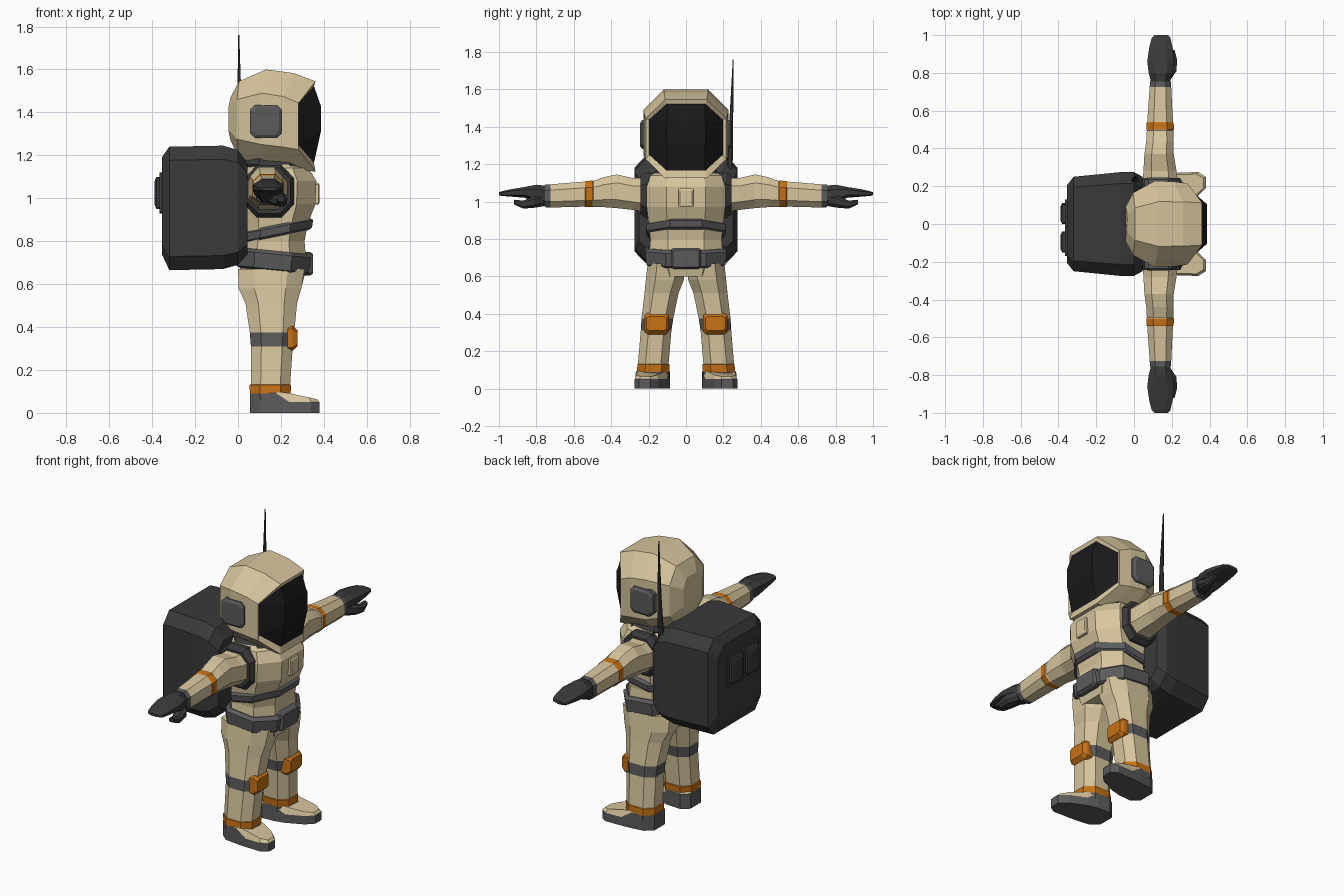
import bpy, bmesh, math
from mathutils import Vector


def material(name, rgb):
    m = bpy.data.materials.new(name)
    m.diffuse_color = (*rgb, 1)
    return m


MATS = [material("suit_tan", (0.68, 0.56, 0.34)),
        material("trim_grey", (0.105, 0.105, 0.105)),
        material("pack_dark_grey", (0.042, 0.042, 0.042)),
        material("visor_black", (0.010, 0.010, 0.010)),
        material("accent_orange", (0.58, 0.17, 0.008))]
TAN, GREY, DARK, BLACK, ORANGE = range(5)


def octagon(axis, t, u0, u1, v0, v1, c=0.5, slope=0.0, bend=0.0):
    """Chamfered rectangle across an axis; slope tilts it along u, bend shifts its v ends."""
    pts = []
    for a, b in ((1, -c), (1, c), (c, 1), (-c, 1), (-1, c), (-1, -c), (-c, -1), (c, -1)):
        u = (u0 + u1) / 2 + a * (u1 - u0) / 2
        v = (v0 + v1) / 2 + b * (v1 - v0) / 2
        w = t + slope * (u - (u0 + u1) / 2) + (bend if abs(b) == 1 and abs(a) < 1 else 0)
        pts.append({'x': (w, u, v), 'y': (u, w, v), 'z': (u, v, w)}[axis])
    return pts


def loft(name, rings, mats, mirror=False):
    """Skin a list of rings; mats is one index or one index per segment."""
    if isinstance(mats, int):
        mats = [mats] * (len(rings) - 1)
    bm = bmesh.new()
    rows = [[bm.verts.new(p) for p in r] for r in rings]
    n = len(rows[0])
    for i, m in enumerate(mats):
        for j in range(n):
            k = (j + 1) % n
            f = bm.faces.new((rows[i][j], rows[i][k], rows[i + 1][k], rows[i + 1][j]))
            f.material_index = m
    bm.faces.new(rows[0][::-1]).material_index = mats[0]
    bm.faces.new(rows[-1]).material_index = mats[-1]
    bmesh.ops.recalc_face_normals(bm, faces=bm.faces)
    me = bpy.data.meshes.new(name)
    bm.to_mesh(me)
    bm.free()
    for m in MATS:
        me.materials.append(m)
    ob = bpy.data.objects.new(name, me)
    bpy.context.collection.objects.link(ob)
    if mirror:
        mod = ob.modifiers.new("mirror", 'MIRROR')
        mod.use_axis = (False, True, False)
    return ob


def stack(name, axis, rows, mats, mirror=False, **kw):
    return loft(name, [octagon(axis, *r, **kw) for r in rows], mats, mirror)


# Torso
stack("torso", 'z', [(z, a, b, -h, h) for z, a, b, h in (
    (0.60, 0.01, 0.30, 0.17), (0.68, 0.01, 0.32, 0.20), (0.80, 0.02, 0.31, 0.19),
    (0.88, 0.02, 0.325, 0.20), (0.97, 0.01, 0.36, 0.21), (1.08, 0.01, 0.365, 0.21),
    (1.14, 0.03, 0.33, 0.19), (1.17, 0.06, 0.27, 0.14))], TAN)
stack("chest_plate", 'x', [(0.34, -0.04, 0.04, 0.97, 1.07), (0.375, -0.04, 0.04, 0.97, 1.07),
                           (0.38, -0.033, 0.033, 0.98, 1.06)], TAN, c=0.9)

# Chest band rising to the front, waist belt dipping to the front
stack("chest_band", 'z', [(0.82, 0.01, 0.33, -0.2, 0.2), (0.83, 0.0, 0.345, -0.21, 0.21),
                          (0.865, 0.0, 0.35, -0.215, 0.215), (0.875, 0.01, 0.335, -0.2, 0.2)],
      GREY, c=0.4, slope=0.2)
stack("waist_belt", 'z', [(0.66, 0.01, 0.32, -0.195, 0.195), (0.67, -0.01, 0.33, -0.212, 0.212),
                          (0.74, -0.01, 0.34, -0.218, 0.218), (0.755, 0.01, 0.32, -0.2, 0.2)],
      GREY, slope=-0.1)
stack("belt_buckle", 'x', [(0.30, -0.08, 0.08, 0.64, 0.75), (0.335, -0.08, 0.08, 0.64, 0.75),
                           (0.35, -0.07, 0.07, 0.65, 0.74)], GREY, c=0.85)

# Collar
stack("collar", 'z', [(1.12, 0.03, 0.31, -0.15, 0.15), (1.15, 0.02, 0.33, -0.17, 0.17),
                      (1.19, 0.04, 0.29, -0.14, 0.14)], DARK, slope=-0.08)

# Helmet shell, rim and bulging visor
helmet = [octagon('x', x, -h, h, a, b, 0.52, 0, bend) for x, h, a, b, bend in (
    (-0.045, 0.09, 1.27, 1.47, 0.01), (-0.005, 0.165, 1.19, 1.545, 0.01),
    (0.11, 0.228, 1.14, 1.60, 0.02), (0.21, 0.225, 1.13, 1.583, 0.05),
    (0.283, 0.215, 1.125, 1.545, 0.078), (0.279, 0.198, 1.165, 1.522, 0.075))]
helmet.append(octagon('x', 0.386, -0.105, 0.105, 1.31, 1.43, 0.95))
loft("helmet", helmet, [TAN] * 5 + [BLACK])
stack("ear_pad", 'y', [(0.20, 0.055, 0.205, 1.28, 1.435), (0.235, 0.055, 0.205, 1.28, 1.435),
                       (0.245, 0.07, 0.19, 1.295, 1.42)], GREY, True, c=0.7)

# Antenna
stack("antenna", 'z', [(1.10, -0.015, 0.015, 0.215, 0.245), (1.22, -0.013, 0.017, 0.222, 0.25),
                       (1.40, -0.004, 0.018, 0.23, 0.252), (1.76, 0.001, 0.006, 0.25, 0.255)], DARK)

# Backpack with two framed rear panels
stack("backpack", 'x', [(x, -h, h, a, b) for x, h, a, b in (
    (-0.355, 0.205, 0.74, 1.19), (-0.32, 0.25, 0.665, 1.24), (-0.07, 0.275, 0.67, 1.245),
    (0.0, 0.275, 0.69, 1.225), (0.045, 0.25, 0.74, 1.16))], DARK, c=0.78)
stack("panel_frame", 'x', [(-0.35, -0.17, 0.13, 0.93, 1.12), (-0.365, -0.17, 0.13, 0.93, 1.12)],
      DARK, c=0.95)
for name, y in (("left_panel", 0.055), ("right_panel", -0.095)):
    stack(name, 'x', [(-0.36, y - 0.055, y + 0.055, 0.95, 1.10),
                      (-0.38, y - 0.055, y + 0.055, 0.95, 1.10),
                      (-0.388, y - 0.04, y + 0.04, 0.97, 1.08)], DARK, c=0.9)

# Arms: shoulder ring, sleeve with orange band and cuff, glove and thumb
stack("shoulder_ring", 'y', [(0.17, 0.03, 0.26, 0.91, 1.15), (0.215, 0.03, 0.26, 0.91, 1.155),
                             (0.243, 0.045, 0.245, 0.93, 1.14)], DARK, True)
stack("arm", 'y', [
    (0.20, 0.045, 0.235, 0.94, 1.13), (0.28, 0.05, 0.225, 0.955, 1.125),
    (0.37, 0.055, 0.21, 0.965, 1.145), (0.44, 0.065, 0.21, 0.97, 1.13),
    (0.495, 0.068, 0.208, 0.972, 1.11), (0.50, 0.065, 0.212, 0.97, 1.112),
    (0.535, 0.066, 0.21, 0.97, 1.11), (0.54, 0.07, 0.206, 0.973, 1.107),
    (0.725, 0.083, 0.197, 0.968, 1.092), (0.755, 0.085, 0.195, 0.97, 1.09)],
    [TAN] * 5 + [ORANGE, ORANGE, TAN, GREY], True)
stack("glove", 'y', [
    (0.75, 0.09, 0.19, 0.975, 1.085), (0.80, 0.078, 0.205, 0.99, 1.09),
    (0.86, 0.07, 0.212, 1.02, 1.078), (0.93, 0.08, 0.205, 1.026, 1.067),
    (0.985, 0.093, 0.193, 1.03, 1.055), (1.0, 0.11, 0.18, 1.035, 1.05)], DARK, True)
stack("thumb", 'y', [(0.76, 0.13, 0.19, 0.975, 1.04), (0.81, 0.15, 0.225, 0.967, 1.03),
                     (0.87, 0.175, 0.228, 0.962, 1.005), (0.92, 0.185, 0.215, 0.985, 1.01)],
      DARK, True)

# Legs with knee band and ankle band
stack("leg", 'z', [
    (0.67, 0.0, 0.31, 0.0, 0.205), (0.58, 0.003, 0.295, 0.012, 0.215),
    (0.51, 0.035, 0.275, 0.04, 0.222), (0.375, 0.055, 0.262, 0.068, 0.238),
    (0.31, 0.06, 0.255, 0.078, 0.242), (0.132, 0.06, 0.243, 0.093, 0.257),
    (0.13, 0.053, 0.248, 0.087, 0.26), (0.09, 0.056, 0.245, 0.09, 0.262),
    (0.06, 0.06, 0.24, 0.092, 0.262)], [TAN, TAN, TAN, GREY, TAN, ORANGE, ORANGE, GREY], True)
stack("knee_pad", 'x', [(0.21, 0.09, 0.222, 0.29, 0.405), (0.255, 0.09, 0.222, 0.29, 0.405),
                        (0.277, 0.105, 0.21, 0.31, 0.385)], ORANGE, True, c=0.75)

# Boots: grey sole with a raised heel and a tan upper, toes turned outward
outline = [(0.055, 0.12), (0.055, 0.22), (0.10, 0.258), (0.18, 0.268), (0.24, 0.272),
           (0.34, 0.275), (0.38, 0.25), (0.38, 0.19), (0.34, 0.15), (0.24, 0.105),
           (0.18, 0.09), (0.10, 0.085)]
boot = [[(x, y, 0) for x, y in outline],
        [(x, y, 0.09 if x < 0.2 else 0.05) for x, y in outline],
        [(0.2 + (x - 0.2) * 0.93, 0.185 + (y - 0.185) * 0.88,
          0.1 if x < 0.2 else 0.1 - (x - 0.2) * 0.2) for x, y in outline]]
loft("boot", boot, [GREY, TAN], True)
